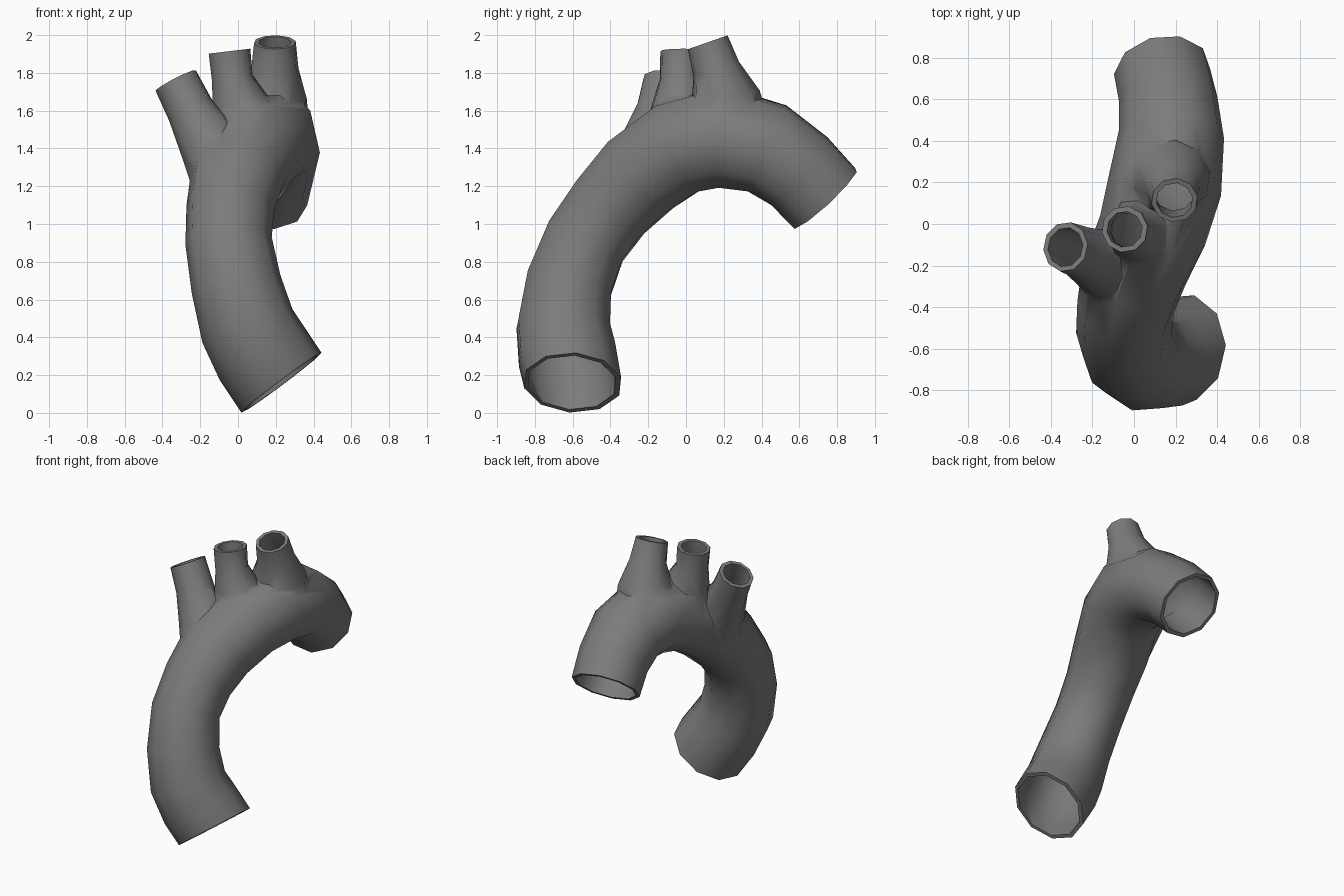
import bpy, bmesh, math
from mathutils import Vector

if "Cube" in bpy.data.objects:
    bpy.data.objects.remove(bpy.data.objects["Cube"])

SIDES = 10
WALL = 0.026

mat = bpy.data.materials.new("vessel grey")
mat.use_nodes = True
mat.diffuse_color = (0.2, 0.2, 0.2, 1)
mat.node_tree.nodes["Principled BSDF"].inputs["Base Color"].default_value = (0.2, 0.2, 0.2, 1)


def tube(name, path, first=None, inset=0.0, grow=0.0):
    """Closed tube through (x, y, z, radius) points; first sets the mouth direction."""
    pts = [Vector(p[:3]) for p in path]
    radii = [p[3] * 1.02 - inset for p in path]
    last = len(pts) - 1
    dirs = [(pts[min(i + 1, last)] - pts[max(i - 1, 0)]).normalized() for i in range(last + 1)]
    if first:
        dirs[0] = Vector(first).normalized()
    pts[0] -= dirs[0] * grow
    pts[-1] += dirs[-1] * grow
    bm = bmesh.new()
    rings = []
    u = dirs[0].orthogonal()
    for p, d, r in zip(pts, dirs, radii):
        u = (u - d * u.dot(d)).normalized()
        v = d.cross(u)
        angles = [2 * math.pi * k / SIDES for k in range(SIDES)]
        rings.append([bm.verts.new(p + (u * math.cos(a) + v * math.sin(a)) * r) for a in angles])
    for a, b in zip(rings, rings[1:]):
        for k in range(SIDES):
            n = (k + 1) % SIDES
            bm.faces.new((a[k], a[n], b[n], b[k]))
    bm.faces.new(rings[0][::-1])
    bm.faces.new(rings[-1])
    bmesh.ops.recalc_face_normals(bm, faces=bm.faces)
    mesh = bpy.data.meshes.new(name)
    bm.to_mesh(mesh)
    bm.free()
    mesh.materials.append(mat)
    obj = bpy.data.objects.new(name, mesh)
    bpy.context.collection.objects.link(obj)
    return obj


def combine(target, other, operation):
    mod = target.modifiers.new("combine", "BOOLEAN")
    mod.object, mod.operation, mod.solver = other, operation, "EXACT"
    bpy.context.view_layer.objects.active = target
    bpy.ops.object.modifier_apply(modifier=mod.name)
    bpy.data.objects.remove(other)


# Main arch, from the lower front mouth over the top to the rear mouth
arch = [(0.23, -0.60, 0.16, 0.26), (0.13, -0.63, 0.31, 0.26), (0.05, -0.65, 0.46, 0.25),
        (-0.01, -0.62, 0.68, 0.235), (-0.05, -0.53, 0.91, 0.225), (-0.04, -0.40, 1.09, 0.23),
        (0.0, -0.24, 1.26, 0.25), (0.09, -0.03, 1.41, 0.26), (0.15, 0.19, 1.46, 0.27),
        (0.18, 0.43, 1.40, 0.25), (0.165, 0.60, 1.28, 0.235), (0.135, 0.735, 1.135, 0.23)]

# Three branches, each from its open mouth down to a flared root
branches = {
    "right_branch": ([(-0.33, -0.11, 1.76, 0.118), (-0.25, -0.14, 1.60, 0.125),
                      (-0.15, -0.19, 1.42, 0.16), (-0.04, -0.25, 1.22, 0.20)], (0.46, -0.1, -0.89)),
    "middle_branch": ([(-0.045, -0.025, 1.915, 0.11), (-0.03, -0.03, 1.77, 0.108),
                       (0.01, -0.03, 1.64, 0.15), (0.07, -0.02, 1.42, 0.22)], (0.12, 0, -1)),
    "left_branch": ([(0.195, 0.115, 1.962, 0.11), (0.195, 0.16, 1.82, 0.125),
                     (0.185, 0.21, 1.68, 0.18), (0.15, 0.22, 1.45, 0.24)], (0, 0.33, -0.94)),
}
parts = {"arch": (arch, (-0.6, 0.05, 0.8)), **branches}

# Join the outer skins, then hollow each vessel so the mouths stay open
vessel = tube("arch_vessel", *parts["arch"])
for name, (path, first) in branches.items():
    combine(vessel, tube(name, path, first), "UNION")

# Soften the joints only where a branch root meets the arch
bm = bmesh.new()
bm.from_mesh(vessel.data)
bmesh.ops.triangulate(bm, faces=[f for f in bm.faces if len(f.verts) > 4 and len(f.verts) != SIDES])
bm.to_mesh(vessel.data)
bm.free()

bore = tube("arch_bore", *parts["arch"], inset=WALL, grow=0.02)
for name, (path, first) in branches.items():
    path = path[:-1] + [path[-1][:3] + (path[-1][3] - 0.02,)]
    combine(bore, tube(name + "_bore", path, first, inset=WALL, grow=0.02), "UNION")
combine(vessel, bore, "DIFFERENCE")

# Smooth skin with crisp rims
bpy.ops.object.select_all(action="DESELECT")
vessel.select_set(True)
bpy.context.view_layer.objects.active = vessel
bpy.ops.object.shade_smooth_by_angle(angle=math.radians(55))
